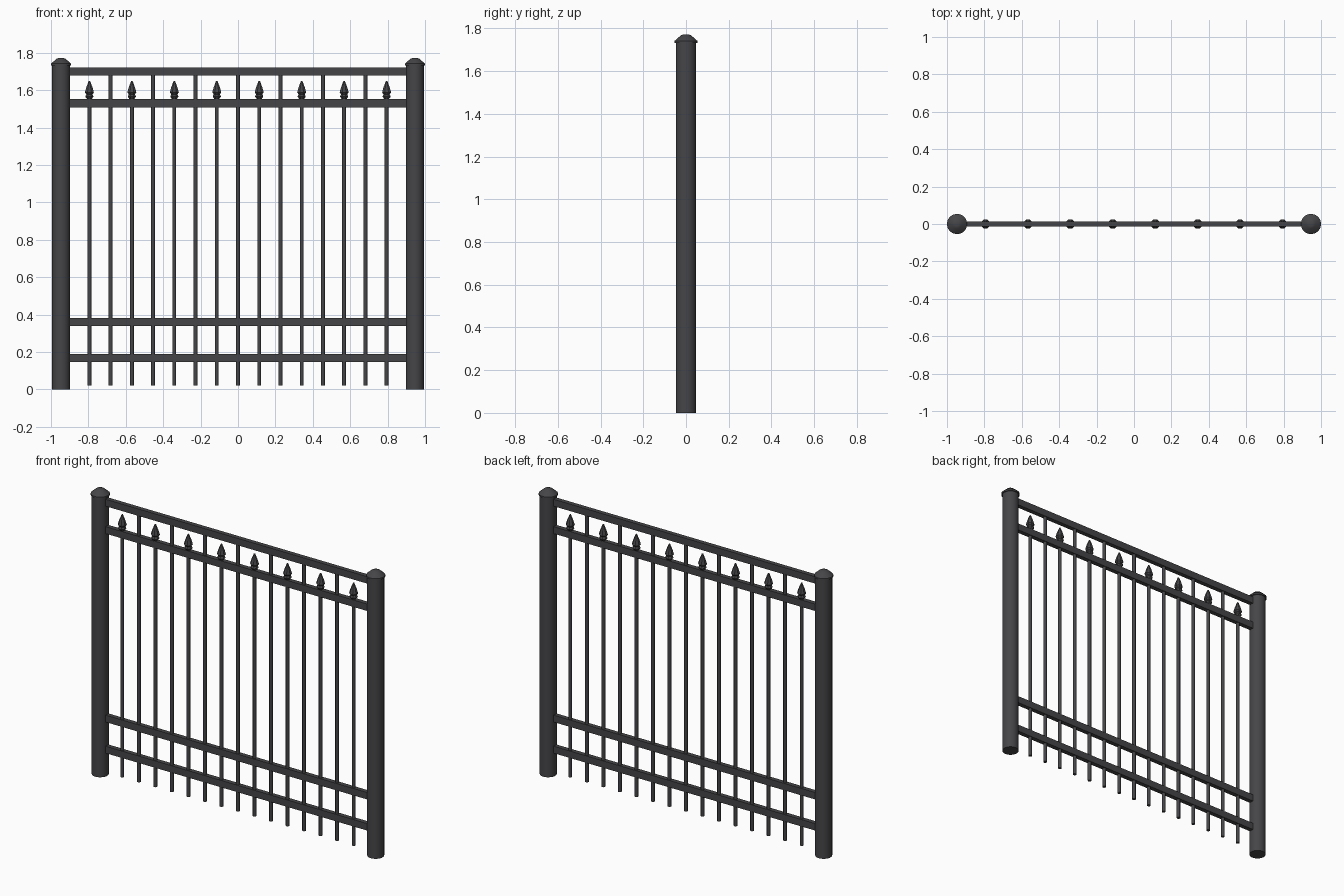
import bpy, bmesh, math

if "Cube" in bpy.data.objects:
    bpy.data.objects.remove(bpy.data.objects["Cube"])

mat = bpy.data.materials.new("dark grey iron")
mat.diffuse_color = (0.06, 0.06, 0.065, 1)
mat.use_nodes = True
mat.node_tree.nodes["Principled BSDF"].inputs["Base Color"].default_value = mat.diffuse_color


def finish(name, bm, smooth=None):
    me = bpy.data.meshes.new(name)
    bmesh.ops.recalc_face_normals(bm, faces=bm.faces)
    bm.to_mesh(me)
    bm.free()
    me.materials.append(mat)
    ob = bpy.data.objects.new(name, me)
    bpy.context.collection.objects.link(ob)
    if smooth:
        bpy.ops.object.select_all(action='DESELECT')
        ob.select_set(True)
        bpy.context.view_layer.objects.active = ob
        bpy.ops.object.shade_smooth_by_angle(angle=math.radians(smooth))
    return ob


def lathe(name, x, profile, sides, smooth=None):
    """Closed solid of revolution about a vertical axis at x; profile is (radius, z)."""
    bm = bmesh.new()
    rings = [[bm.verts.new((x + r * math.cos(2 * math.pi * (k + .5) / sides),
                            r * math.sin(2 * math.pi * (k + .5) / sides), z))
              for k in range(sides)] for r, z in profile]
    for a, b in zip(rings, rings[1:]):
        for k in range(sides):
            n = (k + 1) % sides
            bm.faces.new((a[k], a[n], b[n], b[k]))
    bm.faces.new(rings[0])
    bm.faces.new(rings[-1])
    return finish(name, bm, smooth)


def box(name, loc, size):
    bm = bmesh.new()
    bmesh.ops.create_cube(bm, size=1)
    bmesh.ops.scale(bm, vec=size, verts=bm.verts)
    bmesh.ops.translate(bm, vec=loc, verts=bm.verts)
    return finish(name, bm)


# Round end posts with chamfered caps
POST_X = 0.946
for side, x in (("left", -POST_X), ("right", POST_X)):
    lathe(side + "_post", x, [(0.048, 0), (0.048, 1.735)], 24, 30)
    lathe(side + "_post_cap", x,
          [(0.054, 1.732), (0.054, 1.742), (0.024, 1.768), (0.012, 1.772)], 24, 30)

# Horizontal rails
for name, z in (("top", 1.70), ("upper", 1.53), ("lower", 0.36), ("bottom", 0.167)):
    box(name + "_rail", (0, 0, z), (2 * POST_X - 0.06, 0.028, 0.043))

# Pickets: alternately tall, or short with a spear point
for i in range(15):
    x = (i - 7) * 0.1135
    spear = i % 2 == 0
    lathe(f"picket_{i + 1}", x, [(0.011, 0.022), (0.011, 1.56 if spear else 1.69)], 8, 50)
    if spear:
        lathe(f"spear_point_{i + 1}", x,
              [(0.012, 1.55), (0.024, 1.566), (0.018, 1.578), (0.026, 1.588),
               (0.018, 1.615), (0.004, 1.65)], 8)
